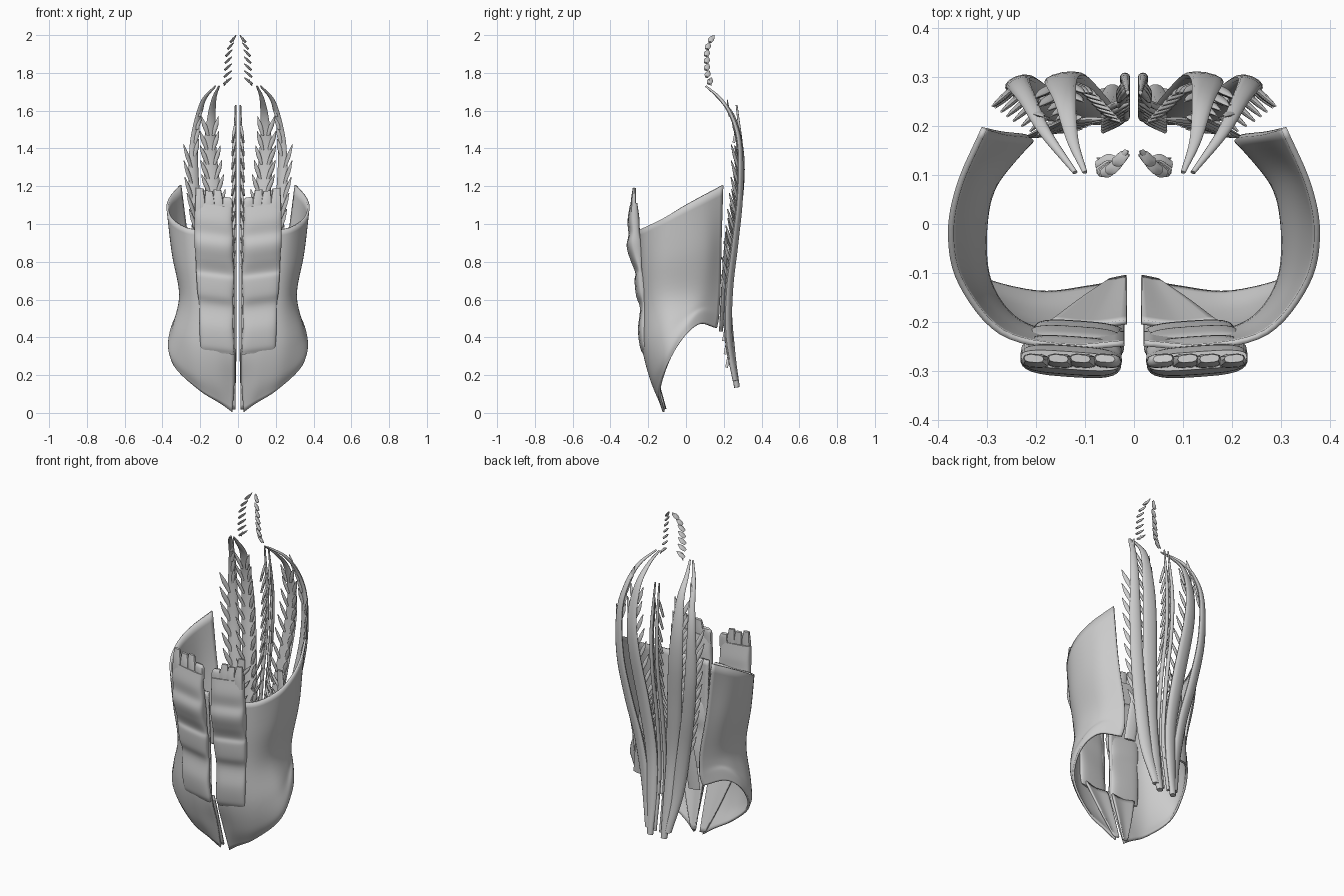
import bpy, bmesh, math
from mathutils import Vector


def spline(pts, steps):
    """Catmull-Rom through tuples of any size."""
    p = [tuple(2 * a - b for a, b in zip(pts[0], pts[1]))] + list(pts)
    p.append(tuple(2 * a - b for a, b in zip(pts[-1], pts[-2])))
    out = []
    for i in range(1, len(p) - 2):
        for s in range(steps):
            t = s / steps
            out.append(tuple(
                0.5 * (2 * b + (c - a) * t + (2 * a - 5 * b + 4 * c - d) * t * t
                       + (3 * b - a - 3 * c + d) * t ** 3)
                for a, b, c, d in zip(*p[i - 1:i + 3])))
    return out + [tuple(pts[-1])]


def at(path, z):
    """Point of a rising path at height z."""
    for a, b in zip(path, path[1:]):
        if z <= b[2]:
            break
    t = (z - a[2]) / (b[2] - a[2])
    return tuple(u + (v - u) * t for u, v in zip(a, b))


def strand(bm, pts, wide=(1, 0, 0), steps=5, sides=12, power=1.0):
    """Flattened tube; each point is x, y, z, half width, half depth."""
    path = spline(pts, steps)
    W = Vector(wide)
    rings = []
    for i, p in enumerate(path):
        T = Vector(path[min(i + 1, len(path) - 1)][:3]) - Vector(path[max(i - 1, 0)][:3])
        N = T.cross(W).normalized()
        ring = []
        for k in range(sides):
            a = 2 * math.pi * k / sides
            c, s = math.cos(a), math.sin(a)
            c = math.copysign(abs(c) ** power, c)
            s = math.copysign(abs(s) ** power, s)
            ring.append(bm.verts.new(Vector(p[:3]) + W * c * p[3] + N * s * p[4]))
        rings.append(ring)
    for a, b in zip(rings, rings[1:]):
        for k in range(sides):
            m = (k + 1) % sides
            bm.faces.new((a[k], a[m], b[m], b[k]))
    bm.faces.new(rings[0][::-1])
    bm.faces.new(rings[-1])


def leaf(bm, a, b, w, d, wide=(1, 0, 0)):
    """Small pointed slip from a to b."""
    mid = [(u + v) / 2 for u, v in zip(a, b)]
    strand(bm, [(*a, w * .6, d), (*mid, w, d), (*b, w * .15, d * .4)], wide, 3, 8)


def finish(name, bm, thickness=0):
    bmesh.ops.recalc_face_normals(bm, faces=bm.faces)
    mesh = bpy.data.meshes.new(name)
    bm.to_mesh(mesh)
    bm.free()
    ob = bpy.data.objects.new(name, mesh)
    bpy.context.collection.objects.link(ob)
    if thickness:
        m = ob.modifiers.new("thickness", 'SOLIDIFY')
        m.thickness, m.offset = thickness, 0
    ob.modifiers.new("mirror", 'MIRROR').use_clip = False
    bpy.context.view_layer.objects.active = ob
    ob.select_set(True)
    bpy.ops.object.shade_smooth_by_angle(angle=math.radians(45))
    ob.select_set(False)


def sheet(name, rows, thickness, steps=6):
    rows = [spline(r, steps) for r in rows]
    cols = [spline(c, steps) for c in zip(*rows)]
    bm = bmesh.new()
    grid = [[bm.verts.new(p) for p in c] for c in cols]
    for a, b in zip(grid, grid[1:]):
        for j in range(len(a) - 1):
            bm.faces.new((a[j], b[j], b[j + 1], a[j + 1]))
    finish(name, bm, thickness)


# Side wall of the abdomen: rows from lower edge to upper edge, front to back
sheet("abdominal_side_wall", [
    [(.03, -.118, .005), (.09, -.13, .05), (.2, -.14, .12), (.335, -.1, .25),
     (.36, -.02, .39), (.31, .07, .47), (.22, .16, .45)],
    [(.02, -.165, .17), (.12, -.185, .18), (.24, -.17, .22), (.355, -.1, .32),
     (.35, -.01, .45), (.295, .08, .53), (.21, .17, .5)],
    [(.02, -.215, .33), (.13, -.225, .35), (.25, -.195, .37), (.335, -.11, .43),
     (.325, -.01, .51), (.285, .08, .57), (.21, .175, .57)],
    [(.02, -.225, .56), (.13, -.23, .57), (.235, -.2, .58), (.295, -.12, .61),
     (.305, -.01, .64), (.285, .09, .66), (.22, .18, .67)],
    [(.02, -.235, .78), (.14, -.24, .78), (.25, -.215, .79), (.325, -.13, .82),
     (.345, -.01, .85), (.325, .1, .88), (.265, .185, .91)],
    [(.02, -.243, .97), (.14, -.25, .965), (.27, -.22, .98), (.352, -.12, 1.03),
     (.373, -.02, 1.09), (.355, .08, 1.145), (.305, .195, 1.205)],
], .012)

# Lower inner panel running down to the pelvis
sheet("lower_inner_panel", [
    [(.015, -.108, .02), (.035, -.112, .02), (.05, -.115, .03)],
    [(.015, -.15, .17), (.06, -.158, .17), (.11, -.155, .18)],
    [(.015, -.2, .34), (.09, -.208, .34), (.17, -.2, .35)]], .01)

# Segmented front belly muscle with slips on top
bm = bmesh.new()
strand(bm, [
    (.11, -.215, .32, .085, .01), (.11, -.22, .36, .09, .022), (.115, -.225, .45, .09, .027),
    (.115, -.226, .56, .09, .015), (.12, -.235, .63, .095, .027), (.12, -.245, .71, .1, .025),
    (.122, -.25, .75, .1, .015), (.125, -.26, .82, .1, .032), (.128, -.272, .89, .103, .04),
    (.128, -.274, .95, .103, .028), (.13, -.278, 1.02, .1, .029), (.13, -.278, 1.1, .1, .018)],
    (1, .07, .12), 6, 28, .6)
for x, top in ((.055, 1.14), (.105, 1.18), (.15, 1.175), (.2, 1.19)):
    strand(bm, [(x, -.28, 1.06, .03, .014), (x, -.278, 1.12, .028, .014),
                (x + .004, -.274, top, .02, .008)], (1, .07, .1), 3, 10, .7)
finish("front_belly_muscle", bm)

# Outer back column with rib slips
outer = [(.065, .262, .17, .02, .014), (.105, .225, .4, .034, .018), (.145, .228, .65, .037, .018),
         (.195, .258, .9, .036, .016), (.23, .285, 1.15, .032, .014), (.235, .285, 1.4, .024, .012),
         (.215, .25, 1.55, .017, .01), (.18, .185, 1.66, .012, .008), (.12, .105, 1.73, .005, .005)]
bm = bmesh.new()
strand(bm, outer, (.93, -.36, 0))
for i in range(9):
    z = .62 + i * .085
    x, y = at(outer, z)[:2]
    leaf(bm, (x + .015, y - .01, z), (x + .055, y - .045, z + .12), .014, .006, (.8, -.6, 0))
for i in range(4):
    z = 1.36 + i * .07
    x, y = at(outer, z)[:2]
    leaf(bm, (x - .005, y - .008, z), (x - .025, y - .02, z + .09), .012, .005)
finish("outer_back_column", bm)

# Middle back column with slips on both edges
middle = [(.045, .27, .135, .018, .015), (.055, .24, .33, .034, .02), (.07, .222, .6, .04, .02),
          (.1, .252, .9, .044, .018), (.135, .292, 1.2, .042, .014), (.148, .292, 1.4, .034, .011),
          (.14, .25, 1.57, .022, .009), (.125, .17, 1.67, .012, .007), (.1, .105, 1.73, .005, .004)]
bm = bmesh.new()
strand(bm, middle, (.98, -.17, 0))
for i in range(11):
    z = .7 + i * .077
    x, y, _, w, _ = at(middle, z)
    leaf(bm, (x + w * .5, y - .01, z), (x + w + .02, y - .035, z + .1), .013, .006)
    leaf(bm, (x - w * .5, y - .008, z), (x - w - .012, y - .025, z + .1), .012, .006)
finish("middle_back_column", bm)

# Thin column beside the spine with overlapping slips
inner = [(.018, .262, .16, .008, .01), (.018, .22, .5, .01, .012), (.018, .248, .85, .01, .012),
         (.018, .288, 1.1, .01, .01), (.018, .298, 1.35, .01, .009), (.013, .268, 1.63, .004, .005)]
bm = bmesh.new()
strand(bm, inner)
for i in range(18):
    z = .3 + i * .07
    x, y = at(inner, z)[:2]
    reach = .045 if z < 1 else .014
    leaf(bm, (x + reach, y - .03, z - .06), (.01, y - .004, z + .07), .008, .007)
finish("spine_column", bm)

# Deep loin muscle with slips towards the spine
loin = [(.185, .185, .43, .035, .008), (.165, .195, .6, .035, .01),
        (.14, .205, .78, .03, .01), (.125, .215, .96, .02, .006)]
bm = bmesh.new()
strand(bm, loin, (.95, -.2, 0))
for i in range(5):
    z = .5 + i * .09
    x, y = at(loin, z)[:2]
    leaf(bm, (x - .01, y, z), (x - .07, y + .005, z + .08), .012, .006)
finish("loin_muscle", bm)

# Stacked slanted slips of the neck
neck = [(.055, .135, 1.73), (.053, .112, 1.8), (.048, .11, 1.9), (.036, .118, 1.95), (.02, .14, 1.99)]
bm = bmesh.new()
for i in range(7):
    z = 1.755 + i * .037
    x, y, _ = at(neck, z)
    r = .021 - .001 * i
    leaf(bm, (x + r, y - .006, z - .014), (x - r, y + .008, z + .02), .015, .006, (0, 1, -.3))
leaf(bm, (.03, .13, 1.965), (.012, .148, 2.0), .012, .005, (0, 1, 0))
leaf(bm, (.055, .122, 1.765), (.075, .135, 1.73), .006, .005, (0, 1, 0))
finish("neck_slips", bm)
